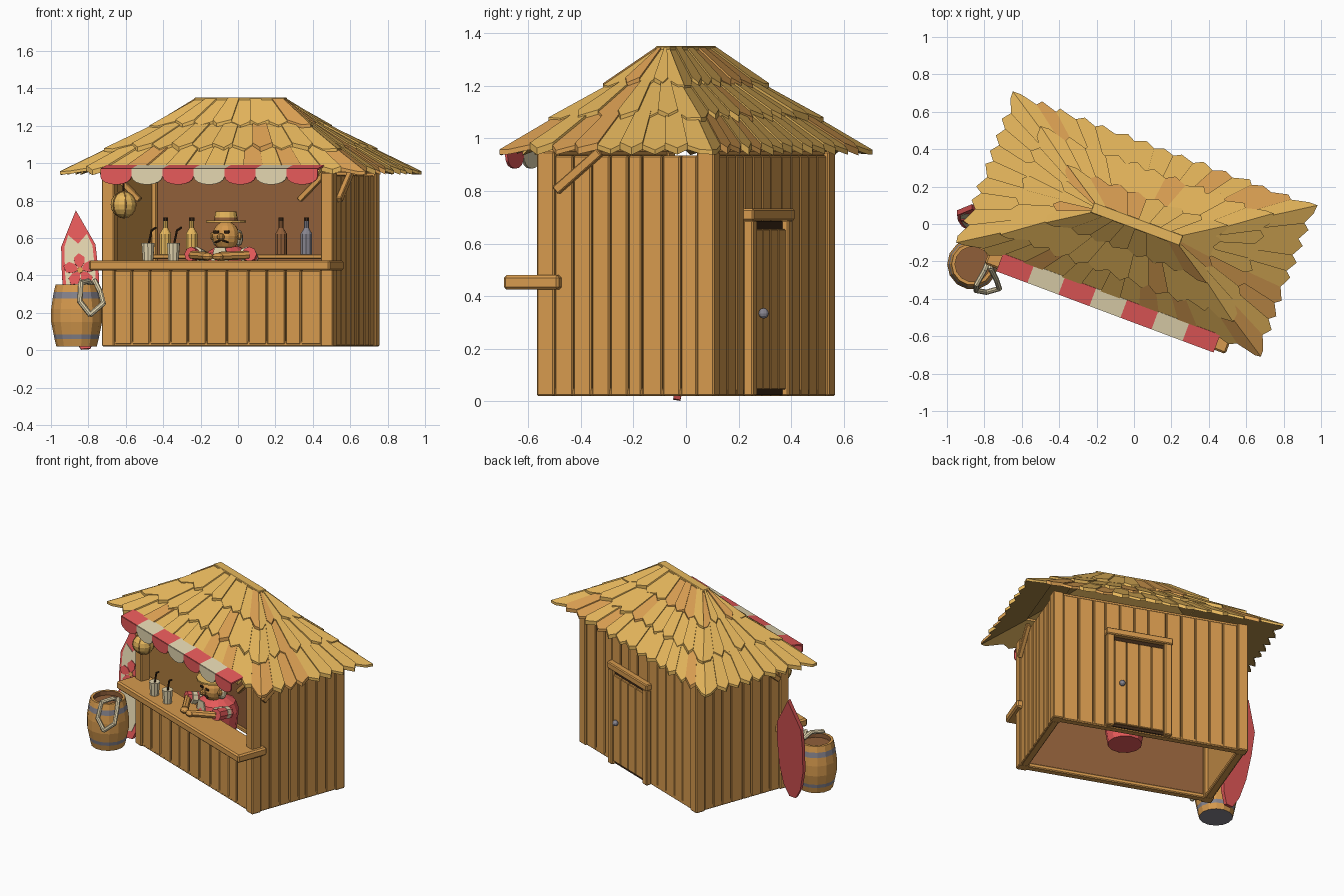
import bpy, bmesh, random
from math import radians, sin, cos, pi
from mathutils import Matrix, Vector, Euler

random.seed(4)
cube = bpy.data.objects.get("Cube")
if cube:
    bpy.data.objects.remove(cube)


def make_mat(name, hexcode):
    srgb = [int(hexcode[i:i + 2], 16) / 255 for i in (0, 2, 4)]
    col = [((c + 0.055) / 1.055) ** 2.4 for c in srgb] + [1]
    m = bpy.data.materials.new(name)
    m.use_nodes = True
    m.diffuse_color = col
    m.node_tree.nodes["Principled BSDF"].inputs["Base Color"].default_value = col
    return m


MATS = {n: make_mat(n, h) for n, h in dict(
    thatch="EABA5E", dark_thatch="DEA254", shaded_thatch="94743A", wood="D69A4E", inner_wood="905F39",
    red="E65A5A", cream="E4D6B0", grey="86848E", dark_brown="3C2818").items()}
HUT = Matrix.Translation((0.015, 0, 0)) @ Matrix.Rotation(radians(-20.5), 4, 'Z')
WORLD = Matrix.Identity(4)


def finish(name, bm, mats, frame=HUT):
    bmesh.ops.recalc_face_normals(bm, faces=bm.faces)
    me = bpy.data.meshes.new(name)
    bm.to_mesh(me)
    bm.free()
    for m in mats.split():
        me.materials.append(MATS[m])
    ob = bpy.data.objects.new(name, me)
    ob.matrix_world = frame
    bpy.context.collection.objects.link(ob)
    return ob


def boxes(name, items, mat, bevel=0.006):
    """Each item is (centre, size) or (centre, size, rotation)."""
    bm = bmesh.new()
    for it in items:
        rot = Euler(it[2]).to_matrix().to_4x4() if len(it) > 2 else WORLD
        bmesh.ops.create_cube(bm, size=1, matrix=Matrix.Translation(it[0]) @ rot @ Matrix.Diagonal((*it[1], 1)))
    if bevel:
        bmesh.ops.bevel(bm, geom=bm.edges[:], offset=bevel, segments=1, affect='EDGES')
    return finish(name, bm, mat)


def balls(name, items, mat, seg=10):
    bm = bmesh.new()
    for c, s in items:
        bmesh.ops.create_uvsphere(bm, u_segments=seg, v_segments=seg * 2 // 3, radius=1,
                                  matrix=Matrix.Translation(c) @ Matrix.Diagonal((*s, 1)))
    return finish(name, bm, mat)


def rods(name, pts, r, mat, frame=HUT):
    bm = bmesh.new()
    for a, b in zip(pts, pts[1:]):
        a, b = Vector(a), Vector(b)
        q = (b - a).to_track_quat('Z', 'Y').to_matrix().to_4x4()
        bmesh.ops.create_cone(bm, cap_ends=True, segments=8, radius1=r, radius2=r,
                              depth=(b - a).length + r * 0.5, matrix=Matrix.Translation((a + b) / 2) @ q)
    return finish(name, bm, mat, frame)


def lathe(name, loc, profile, mats, seg=12, rule=None, frame=HUT):
    """Turn (radius, height) points; rule gives one material index per profile step."""
    bm = bmesh.new()
    rings = [[bm.verts.new((loc[0] + r * cos(2 * pi * k / seg), loc[1] + r * sin(2 * pi * k / seg), loc[2] + z))
              for k in range(seg)] for r, z in profile]
    for i, (a, b) in enumerate(zip(rings, rings[1:])):
        for k in range(seg):
            f = bm.faces.new((a[k], a[k - 1], b[k - 1], b[k]))
            f.material_index = rule[i] if rule else 0
    bmesh.ops.remove_doubles(bm, verts=bm.verts, dist=0.0005)
    return finish(name, bm, mats, frame)


def prism(name, pts, y0, y1, mat, frame=HUT):
    bm = bmesh.new()
    lo, hi = ([bm.verts.new((x, y, z)) for x, z in pts] for y in (y0, y1))
    bm.faces.new(lo)
    bm.faces.new(hi)
    for i in range(len(pts)):
        bm.faces.new((lo[i - 1], lo[i], hi[i], hi[i - 1]))
    return finish(name, bm, mat, frame)


def planks(name, half, n, across, z0, z1, along_x):
    """A row of slightly uneven vertical boards with narrow gaps."""
    cuts = [-half] + [half * (2 * (i + random.uniform(-.15, .15)) / n - 1) for i in range(1, n)] + [half]
    out = []
    for a, b in zip(cuts, cuts[1:]):
        c, w = (a + b) / 2, b - a - 0.004
        pos, size = ((c, across), (w, .03)) if along_x else ((across, c), (.03, w))
        out.append(((*pos, (z0 + z1) / 2), (*size, z1 - z0)))
    return boxes(name, out, "wood", 0.005)


# Hut frame and walls, open underneath
S = (-1, 1)
boxes("corner_posts", [((.625 * i, .325 * j, .485), (.07, .07, .93)) for i in S for j in S], "wood")
boxes("sill_beams", [((0, .323 * j, .035), (1.22, .05, .03)) for j in S]
      + [((.623 * i, 0, .035), (.05, .6, .03)) for i in S], "wood")
boxes("top_beams", [((0, .32 * j, .943), (1.22, .04, .026)) for j in S], "wood")
planks("front_planks", .59, 11, -.335, .03, .425, True)
planks("back_planks", .59, 12, .335, .022, .935, True)
for side, i in (("left", 1), ("right", -1)):
    planks(side + "_planks", .29, 8, .637 * i, .022, .935, False)
boxes("side_backing", [((.62 * i, 0, .485), (.01, .6, .88)) for i in S], "wood", 0)
boxes("back_lining", [((0, .315, .49), (1.2, .012, .9))], "inner_wood", 0)
boxes("front_lining", [((0, -.315, .235), (1.2, .012, .38))], "inner_wood", 0)
boxes("braces", [((.665 * i, -.19, .875), (.03, .035, .23), (-.88, 0, 0)) for i in S]
      + [((.53 * i, -.325, .875), (.03, .03, .21), (0, .8 * i, 0)) for i in S], "wood", .004)
boxes("counter", [((0, -.373, .4525), (1.376, .224, .055))], "wood", .01)
boxes("back_shelf", [((0, .25, .5), (1.18, .11, .025))], "wood", .004)

# Back door
DX = .085
boxes("door_frame", [((DX + .195 * i, .365, .355), (.05, .04, .67)) for i in S]
      + [((DX, .366, .71), (.45, .048, .045))], "wood")
boxes("door_planks", [((DX + .084 * (k - 1.5), .365, .35), (.08, .02, .61)) for k in range(4)], "wood", .004)
boxes("door_gap", [((DX, .355, .355), (.35, .008, .66))], "dark_brown", 0)
balls("door_knob", [((.205, .392, .335), (.02, .02, .02))], "grey")


# Thatched roof: three overlapping tiers of tapered shingles with ragged tips
def tier(name, top, bottom, long_n, short_n, notch):
    bm = bmesh.new()

    def corners(t):
        return [Vector((i * t[0], j * t[1], t[2])) for i, j in ((-1, -1), (1, -1), (1, 1), (-1, 1))]
    up, dn = corners(top), corners(bottom)
    for s in range(4):
        a, b, c, d = up[s], up[(s + 1) % 4], dn[s], dn[(s + 1) % 4]
        n = short_n if s % 2 else long_n

        def at(t, reach):
            p = a.lerp(b, t)
            return p + (c.lerp(d, t) - p) * reach
        for k in range(n):
            t0, t1 = k / n, (k + 1) / n
            tip = t0 + random.uniform(.3, .7) / n
            pts = [at(t0, 0), at(t1, 0), at(t1, 1 if k == n - 1 else notch),
                   at(tip, random.uniform(.98, 1.03)), at(t0, 1 if k == 0 else notch)]
            # alternate boards sit a little prouder so each one reads separately
            lift = Vector((0, 0, .009 * (k % 2) + random.uniform(0, .003)))
            hi = [bm.verts.new(p + lift) for p in pts]
            lo = [bm.verts.new(p - Vector((0, 0, .016))) for p in pts]
            dark = int(random.random() < .2)
            under = bm.faces.new(lo)
            for f in [bm.faces.new(hi)] + [bm.faces.new((hi[m - 1], hi[m], lo[m], lo[m - 1])) for m in range(5)]:
                f.material_index = dark
            under.material_index = 2
    finish(name, bm, "thatch dark_thatch shaded_thatch")


tier("roof_top_tier", (.25, .028, 1.338), (.46, .165, 1.2), 8, 5, .84)
tier("roof_middle_tier", (.42, .13, 1.218), (.665, .31, 1.078), 11, 7, .85)
tier("roof_lower_tier", (.62, .27, 1.096), (.87, .432, .955), 15, 9, .87)
boxes("ridge_cap", [((0, 0, 1.338), (.51, .06, .026))], "thatch", .004)

# Scalloped awning
for k in range(7):
    w = 1.24 / 7
    c = -.615 + w * (k + .5)
    col = "cream" if k % 2 else "red"
    arc = [(c - w / 2 * cos(pi * m / 8), .93 - .045 * sin(pi * m / 8)) for m in range(9)]
    prism("awning_scallop", [(c + w / 2, .968), (c - w / 2, .968)] + arc, -.5, -.49, col)
    boxes("awning_stripe", [((c, -.447, .976), (w, .1, .01), (.2, 0, 0))], col, 0)

# Hanging lantern
lx, ly = -.525, -.385
balls("lantern", [((lx, ly, .778), (.07, .07, .07))], "thatch", 12)
for k in range(3):
    ring = [(lx + .071 * sin(t) * cos(k * pi / 3), ly + .071 * sin(t) * sin(k * pi / 3), .778 + .071 * cos(t))
            for t in [pi * m / 8 for m in range(17)]]
    rods("lantern_rib", ring, .003, "wood")
rods("lantern_cord", [(lx, ly, .84), (lx, ly, .97)], .005, "dark_brown")

# Drinks and bottles
for u in (-.38, -.235):
    lathe("cup", (u, -.4, .48), [(0, 0), (.029, 0), (.036, .092), (0, .088)], "cream", 10)
    rods("straw", [(u, -.4, .55), (u + .02, -.4, .64), (u + .045, -.4, .655)], .006, "dark_brown")
for u, col in ((-.52, "thatch"), (-.37, "thatch"), (.14, "inner_wood"), (.285, "grey")):
    lathe("bottle", (u, .24, .512), [(0, 0), (.032, 0), (.032, .11), (.014, .14), (.014, .185), (0, .185)], col, 10)
    rods("bottle_cap", [(u, .24, .693), (u, .24, .705)], .015, "dark_brown")

# Bartender
lathe("shirt", (-.01, -.17, .23), [(0, 0), (.11, 0), (.13, .12), (.14, .23), (.12, .29), (.06, .325), (0, .325)], "red")
for i in S:
    bx = -.01 + .135 * i
    rods("sleeve", [(bx, -.18, .49), (bx + .03 * i, -.285, .512)], .04, "red")
    for y in (-.2, -.25):
        rods("sleeve_stripe", [(bx + .005 * i, y, .492 - (y + .18) * .2), (bx + .008 * i, y - .012, .495 - (y + .18) * .2)],
             .043, "cream")
    rods("forearm", [(bx + .02 * i, -.29, .508), (-.01 + .04 * i, -.39, .503)], .023, "wood")
    balls("hand", [((-.01 + .03 * i, -.4, .5), (.033, .028, .02))], "wood")
prism("shirt_front", [(-.06, .47), (.04, .47), (.02, .55), (-.04, .55)], -.296, -.288, "cream")
balls("head", [((-.01, -.2, .61), (.074, .072, .08))], "wood", 12)
balls("nose", [((-.01, -.278, .605), (.022, .022, .02))], "wood", 8)
balls("ears", [((-.01 + .077 * i, -.2, .61), (.014, .018, .022)) for i in S], "wood", 8)
balls("hair", [((-.01 + .064 * i, -.175, .6), (.022, .035, .045)) for i in S], "cream", 8)
boxes("glasses", [((-.01 + .03 * i, -.268, .632), (.03, .01, .014)) for i in S], "dark_brown", .002)
boxes("moustache", [((-.01 + .02 * i, -.268, .582), (.036, .016, .009), (0, .35 * i, 0)) for i in S],
      "dark_brown", .002)
lathe("straw_hat", (-.01, -.2, .682), [(0, 0), (.108, 0), (.108, .01), (.064, .012), (.062, .026), (.056, .06), (0, .06)],
      "thatch inner_wood", 14, [0, 0, 0, 1, 0, 0])

# Barrel with a rope draped over it
lathe("barrel", (-.863, -.215, .02),
      [(0, 0), (.108, 0), (.118, .04), (.123, .065), (.136, .13), (.136, .2), (.128, .255), (.122, .29),
       (.112, .33), (.094, .33), (.094, .3), (0, .3)], "wood grey inner_wood", 14,
      [1, 0, 1, 0, 0, 0, 1, 0, 0, 2, 2], WORLD)
rods("rope", [(-.78, -.2, .34), (-.8, -.25, .37), (-.84, -.32, .36), (-.845, -.355, .26), (-.79, -.365, .19),
              (-.72, -.345, .25), (-.735, -.3, .31), (-.765, -.24, .37), (-.775, -.2, .34)], .014, "cream", WORLD)

# Surfboard leaning back beside the hut
BOARD = (Matrix.Translation((-.815, -.035, .006)) @ Matrix.Rotation(-.07, 4, 'Y')
         @ Matrix.Rotation(-.17, 4, 'X'))
half = [(.025, 0), (.065, .08), (.092, .22), (.099, .4), (.092, .56)]
outline = half + [(0, .752)] + [(-w, z) for w, z in reversed(half)]
prism("surfboard", outline, -.014, .014, "red", BOARD)
side = [(w * .82, .05 + z * .9) for w, z in half] + [(.05, .62)]
prism("board_panel", side + [(0, .57)] + [(-w, z) for w, z in reversed(side)], -.018, -.014, "cream", BOARD)
for k in range(5):
    a = pi / 2 + 2 * pi * k / 5
    petal = [(r * cos(a + d), .425 + r * sin(a + d)) for r, d in
             ((.005, 0), (.045, -.6), (.075, -.4), (.092, 0), (.075, .4), (.045, .6))]
    prism("flower_petal", petal, -.024, -.018, "red", BOARD)
prism("flower_centre", [(.016 * cos(k * pi / 4), .425 + .016 * sin(k * pi / 4)) for k in range(8)],
      -.027, -.018, "dark_thatch", BOARD)
